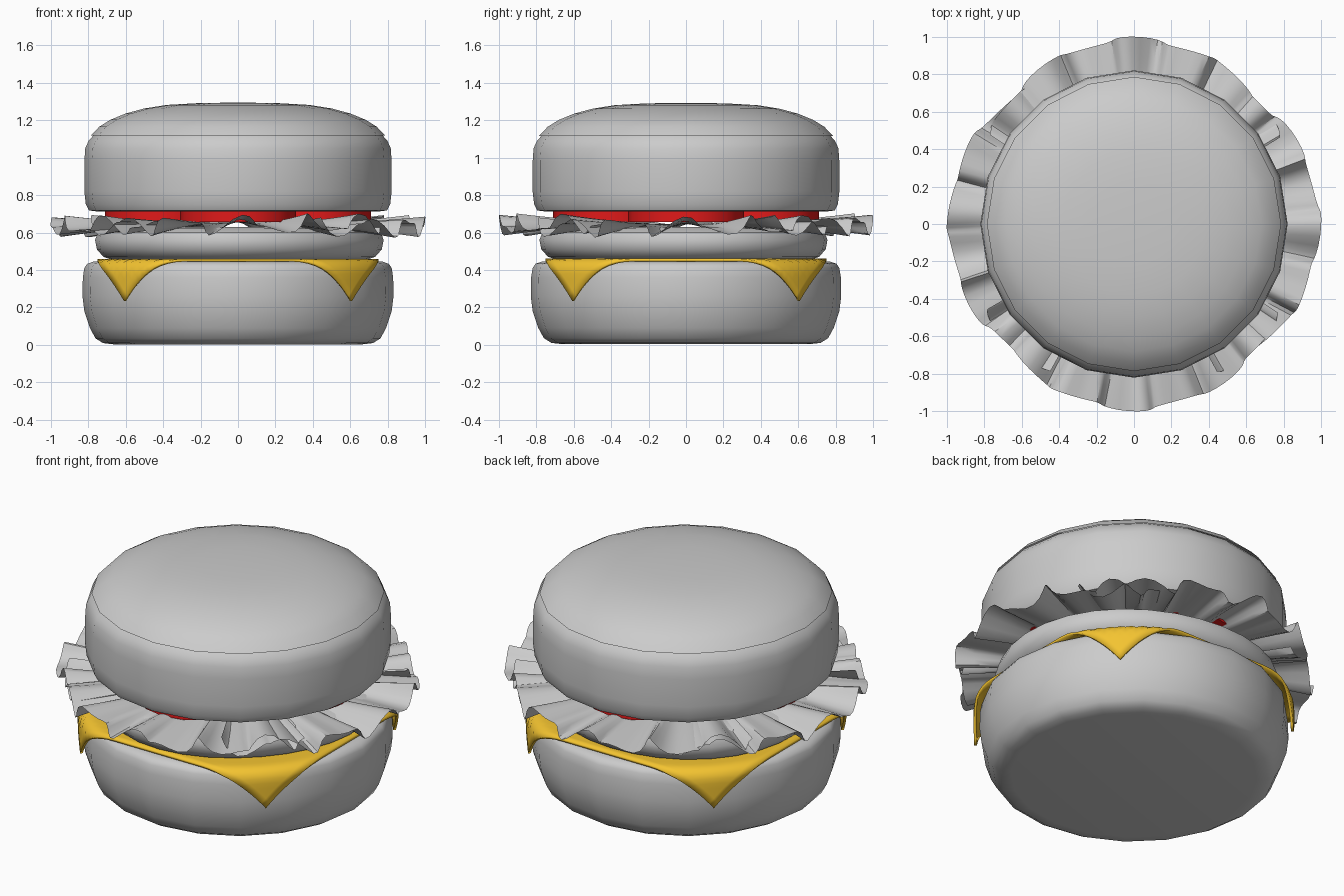
import bpy, bmesh, math, random

if "Cube" in bpy.data.objects:
    bpy.data.objects.remove(bpy.data.objects["Cube"])

random.seed(4)


def finish(name, bm, angle=40, color=None):
    mesh = bpy.data.meshes.new(name)
    bm.to_mesh(mesh)
    bm.free()
    ob = bpy.data.objects.new(name, mesh)
    bpy.context.collection.objects.link(ob)
    if color:
        mat = bpy.data.materials.new(name + "_colour")
        mat.diffuse_color = color
        mat.use_nodes = True
        mat.node_tree.nodes["Principled BSDF"].inputs["Base Color"].default_value = mat.diffuse_color
        mesh.materials.append(mat)
    bpy.ops.object.select_all(action='DESELECT')
    ob.select_set(True)
    bpy.context.view_layer.objects.active = ob
    bpy.ops.object.shade_smooth_by_angle(angle=math.radians(angle))
    return ob


def lathe(name, profile, sides=20, cap_start=True, wobble=0.0):
    """Spin (radius, z) points around z; the last ring is closed."""
    bm = bmesh.new()
    rings = []
    for r, z in profile:
        ring = []
        for i in range(sides):
            a = 2 * math.pi * i / sides
            rr = r * (1 + wobble * math.sin(3 * a + 0.5))
            ring.append(bm.verts.new((rr * math.cos(a), rr * math.sin(a), z)))
        rings.append(ring)
    for lo, hi in zip(rings, rings[1:]):
        for i in range(sides):
            j = (i + 1) % sides
            bm.faces.new((lo[i], lo[j], hi[j], hi[i]))
    if cap_start:
        bm.faces.new(rings[0][::-1])
    bm.faces.new(rings[-1])
    return finish(name, bm)


# Buns and patty
lathe("bottom_bun", [(0.66, 0.003), (0.72, 0.01), (0.76, 0.035), (0.79, 0.09),
                     (0.82, 0.18), (0.83, 0.26), (0.828, 0.36), (0.82, 0.41),
                     (0.805, 0.433), (0.77, 0.445)])
lathe("patty", [(0.68, 0.455), (0.725, 0.47), (0.76, 0.51), (0.77, 0.56),
                (0.755, 0.60), (0.71, 0.622), (0.62, 0.63)], 32, wobble=0.02)
lathe("top_bun", [(0.75, 0.712), (0.795, 0.718), (0.812, 0.75), (0.82, 0.82),
                  (0.82, 0.98), (0.815, 1.05), (0.797, 1.09), (0.765, 1.125),
                  (0.68, 1.185), (0.58, 1.23), (0.45, 1.26), (0.35, 1.275)])
lathe("bun_crust", [(0.785, 1.117), (0.74, 1.165), (0.68, 1.202), (0.60, 1.235),
                    (0.50, 1.262), (0.38, 1.281), (0.22, 1.29), (0.07, 1.293)],
      cap_start=False)

# Cheese: a square slice whose corners bend down over the bun
bm = bmesh.new()
bmesh.ops.create_grid(bm, x_segments=36, y_segments=36, size=0.75)
R0, BEND = 0.80, 0.06
for v in bm.verts:
    r = math.hypot(v.co.x, v.co.y)
    z = 0.46
    if r > R0:
        s = r - R0
        t = min(s / BEND, math.pi / 2)
        new_r = R0 + BEND * math.sin(t)
        z -= BEND * (1 - math.cos(t)) + max(0, s - BEND * math.pi / 2)
        v.co.x *= new_r / r
        v.co.y *= new_r / r
    v.co.z = z
cheese = finish("cheese", bm, 40, (0.9, 0.55, 0.03, 1))
thick = cheese.modifiers.new("thickness", 'SOLIDIFY')
thick.thickness = 0.015
thick.offset = -1

# Lettuce: four overlapping ruffled leaves
COLS, ROWS, HALF = 64, 7, math.radians(60)
for k in range(4):
    bm = bmesh.new()
    phase = random.uniform(0, 6)
    grid = []
    for j in range(ROWS + 1):
        t = j / ROWS
        row = []
        for i in range(COLS + 1):
            u = 2 * i / COLS - 1
            a = u * HALF
            outer = 1.0 - 0.09 * u * u - 0.012 * (1 - math.cos(13 * a))
            r = 0.25 + (outer - 0.25) * t
            amp = 0.04 * t ** 1.6
            z = 0.645 - 0.012 * t + 0.008 * (k % 2)
            z += amp * (math.sin(17 * a + phase) + 0.55 * math.sin(31 * a + 2 * phase))
            a += k * math.pi / 2 + 0.03 * t * math.sin(23 * u + phase)
            row.append(bm.verts.new((r * math.cos(a), r * math.sin(a), z)))
        grid.append(row)
    for j in range(ROWS):
        for i in range(COLS):
            bm.faces.new((grid[j][i], grid[j + 1][i], grid[j + 1][i + 1], grid[j][i + 1]))
    finish(f"lettuce_leaf_{k + 1}", bm, 40)

# Tomato slices
for k in range(4):
    a = k * math.pi / 2
    bm = bmesh.new()
    bmesh.ops.create_cone(bm, cap_ends=True, segments=16, radius1=0.31, radius2=0.31, depth=0.055)
    bmesh.ops.translate(bm, verts=bm.verts, vec=(0.4 * math.cos(a), 0.4 * math.sin(a), 0.684))
    finish(f"tomato_slice_{k + 1}", bm, 30, (0.75, 0.01, 0.01, 1))
